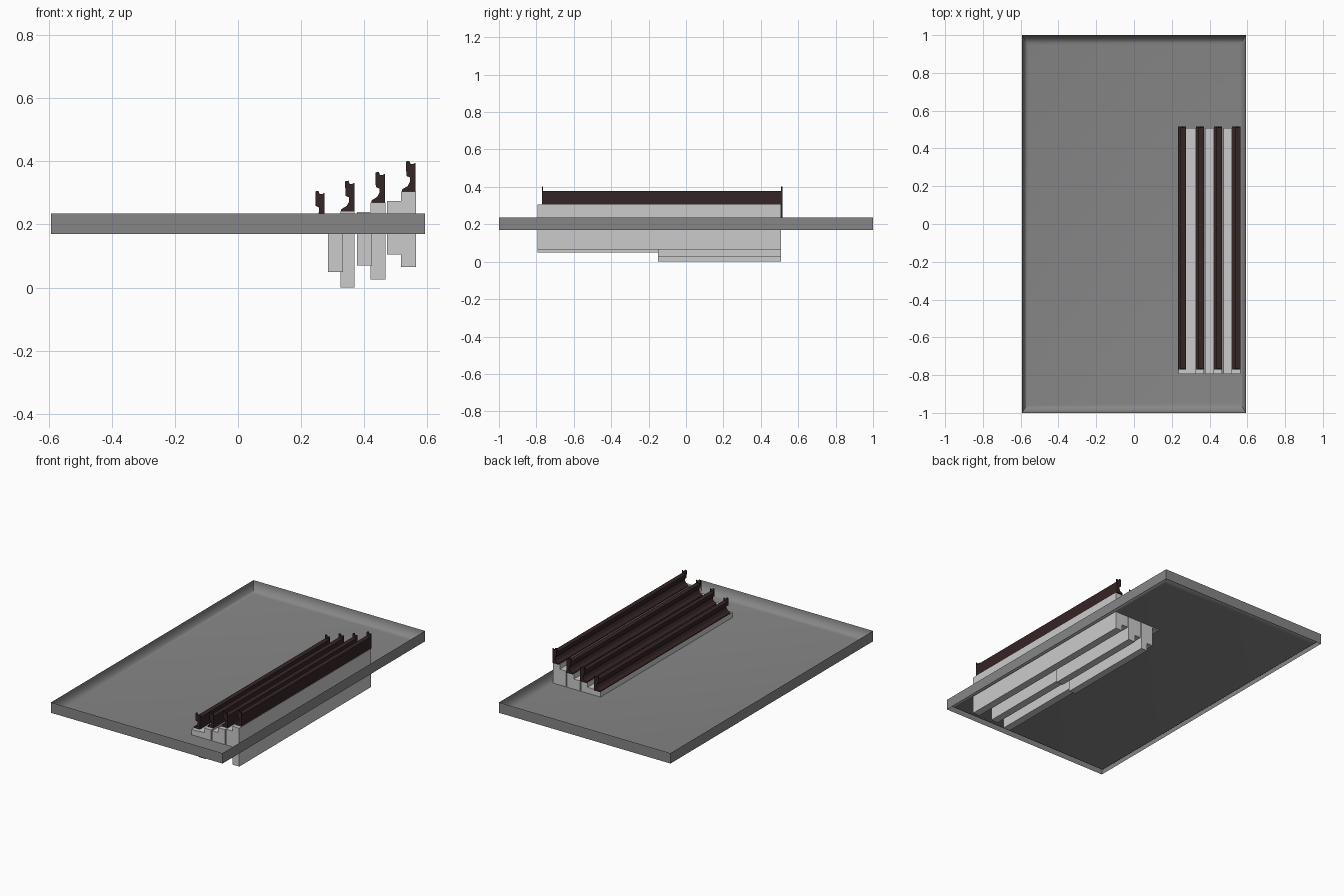
import bpy, bmesh, math

if "Cube" in bpy.data.objects:
    bpy.data.objects.remove(bpy.data.objects["Cube"])


def material(name, rgb):
    m = bpy.data.materials.new(name)
    m.diffuse_color = (*rgb, 1)
    m.use_nodes = True
    m.node_tree.nodes["Principled BSDF"].inputs["Base Color"].default_value = m.diffuse_color
    return m


GREY = material("mid_grey", (0.24, 0.24, 0.24))
LIGHT = material("light_grey", (0.6, 0.6, 0.6))
BROWN = material("dark_brown", (0.036, 0.018, 0.018))


def finish(name, bm, mat):
    me = bpy.data.meshes.new(name)
    bmesh.ops.recalc_face_normals(bm, faces=bm.faces)
    bm.to_mesh(me)
    bm.free()
    me.materials.append(mat)
    ob = bpy.data.objects.new(name, me)
    bpy.context.collection.objects.link(ob)
    return ob


def extrude_profile(name, pts, y0, y1, mat):
    """Solid prism of an (x, z) outline running along y."""
    bm = bmesh.new()
    face = bm.faces.new([bm.verts.new((x, y0, z)) for x, z in pts])
    res = bmesh.ops.extrude_face_region(bm, geom=[face])
    verts = [g for g in res["geom"] if isinstance(g, bmesh.types.BMVert)]
    bmesh.ops.translate(bm, verts=verts, vec=(0, y1 - y0, 0))
    return finish(name, bm, mat)


def box(name, x0, x1, z0, z1, y0, y1):
    return extrude_profile(name, [(x0, z0), (x1, z0), (x1, z1), (x0, z1)], y0, y1, LIGHT)


# Tray: thin sheet with outer skirt, coved rim and sunken floor
bm = bmesh.new()
HX, HY, TOP, FLOOR = 0.593, 1.0, 0.235, 0.176
section = [(0, 0, 0.17), (0, 0, TOP)]
for i in range(1, 7):
    a = i / 6 * math.pi / 2
    section.append((0.034 * (1 - math.cos(a)), 0.053 * (1 - math.cos(a)),
                    TOP - (TOP - FLOOR) * math.sin(a)))
rings = []
for ix, iy, z in section:
    rings.append([bm.verts.new((sx * (HX - ix), sy * (HY - iy), z))
                  for sx, sy in ((-1, -1), (1, -1), (1, 1), (-1, 1))])
for lo, hi in zip(rings, rings[1:]):
    for k in range(4):
        n = (k + 1) % 4
        bm.faces.new((lo[k], lo[n], hi[n], hi[k]))
bm.faces.new(rings[-1])
tray = finish("tray", bm, GREY)
bpy.context.view_layer.objects.active = tray
tray.select_set(True)
bpy.ops.object.shade_smooth_by_angle(angle=math.radians(35))
tray.select_set(False)

# Stepped blocks: treads and bench plinths rising to the right
Y0, Y1, YM = -0.795, 0.508, -0.15
box("plinth_1", 0.235, 0.285, 0.17, 0.210, Y0, Y1)
box("tread_1", 0.285, 0.333, 0.05, 0.213, Y0, Y1)
box("plinth_2", 0.325, 0.370, 0.17, 0.242, Y0, Y1)
box("deep_base_2", 0.325, 0.370, 0.0, 0.17, YM, Y1)
box("tread_2", 0.377, 0.425, 0.07, 0.239, Y0, Y1)
box("plinth_3", 0.420, 0.467, 0.17, 0.270, Y0, Y1)
box("deep_base_3", 0.420, 0.467, 0.025, 0.17, YM, Y1)
box("tread_3", 0.473, 0.520, 0.105, 0.275, Y0, Y1)
box("plinth_4", 0.517, 0.565, 0.065, 0.305, Y0, Y1)

# Benches: long seat and back, with shaped end panels
seat = [(0, 0), (-0.043, 0), (-0.043, 0.006), (-0.025, 0.017), (-0.018, 0.030),
        (-0.018, 0.044), (-0.029, 0.049), (-0.029, 0.073), (0, 0.073)]
panel = seat[:-2] + [(-0.030, 0.075), (-0.030, 0.095), (-0.020, 0.097),
                     (-0.016, 0.087), (-0.007, 0.087), (0, 0.091)]
for i, (x, z) in enumerate([(0.275, 0.210), (0.370, 0.242), (0.466, 0.270), (0.563, 0.305)], 1):
    place = lambda pts: [(x + px, z + pz) for px, pz in pts]
    extrude_profile(f"bench_{i}", place(seat), -0.764, 0.508, BROWN)
    extrude_profile(f"bench_{i}_front_end", place(panel), -0.769, -0.764, BROWN)
    extrude_profile(f"bench_{i}_back_end", place(panel), 0.508, 0.516, BROWN)
